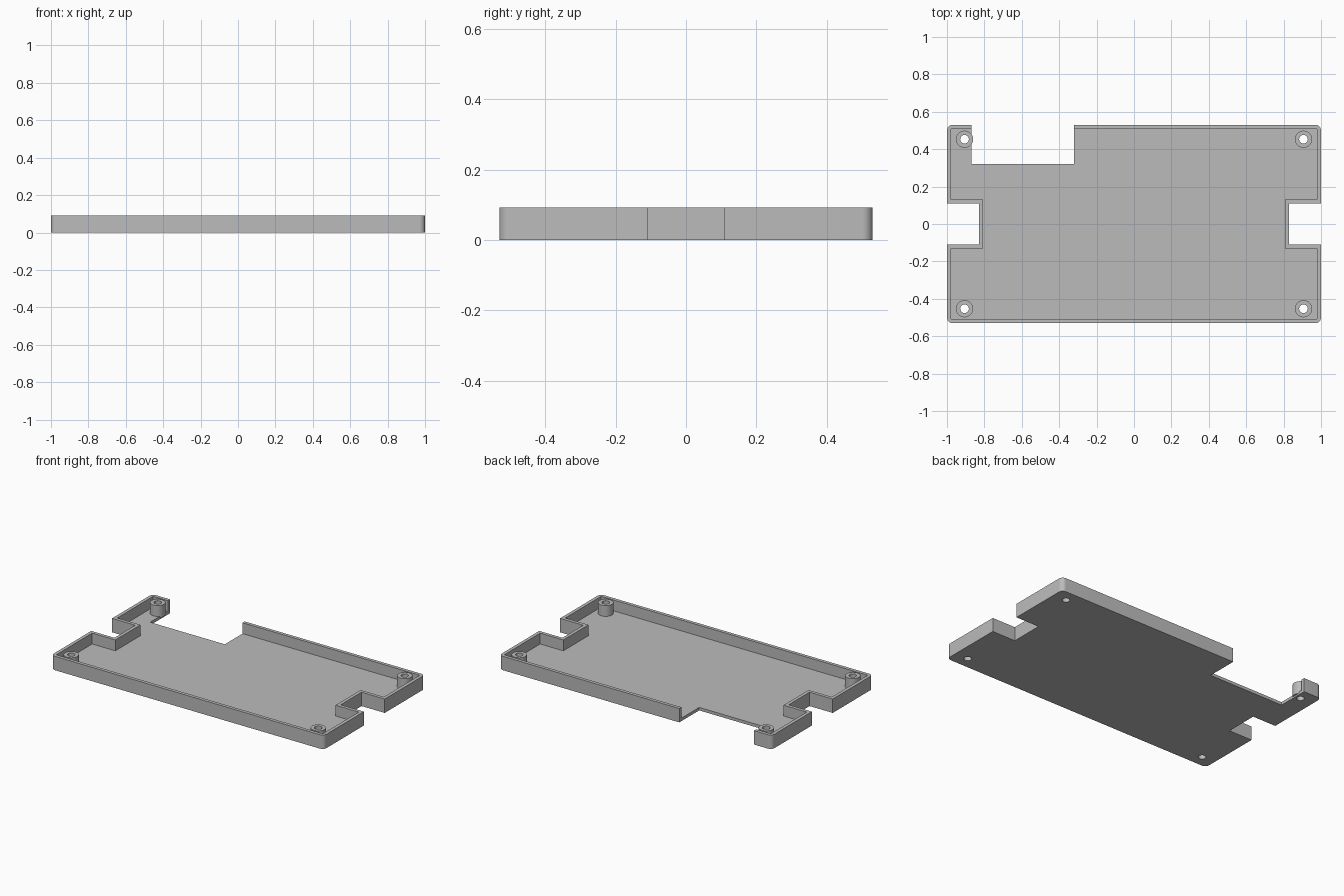
import bpy
import bmesh
import math
from mathutils import Matrix

cube = bpy.data.objects.get("Cube")
if cube:
    bpy.data.objects.remove(cube, do_unlink=True)

HEIGHT, FLOOR, WALL, RADIUS = 0.092, 0.02, 0.0225, 0.03
HALF_X, HALF_Y = 1.0, 0.53
NOTCH_X, NOTCH_Y = 0.83, 0.109
POSTS = [(sx * 0.906, sy * 0.453) for sx in (-1, 1) for sy in (-1, 1)]

grey = bpy.data.materials.new("light_grey")
grey.use_nodes = True
grey.diffuse_color = (0.5, 0.5, 0.5, 1)
grey.node_tree.nodes["Principled BSDF"].inputs["Base Color"].default_value = (0.5, 0.5, 0.5, 1)


def finish(name, bm):
    bmesh.ops.recalc_face_normals(bm, faces=bm.faces)
    mesh = bpy.data.meshes.new(name)
    bm.to_mesh(mesh)
    bm.free()
    mesh.materials.append(grey)
    obj = bpy.data.objects.new(name, mesh)
    bpy.context.collection.objects.link(obj)
    return obj


def prism(name, points, z0, z1):
    bm = bmesh.new()
    face = bm.faces.new([bm.verts.new((x, y, z0)) for x, y in points])
    top = bmesh.ops.extrude_face_region(bm, geom=[face])["geom"]
    verts = [v for v in top if isinstance(v, bmesh.types.BMVert)]
    bmesh.ops.translate(bm, verts=verts, vec=(0, 0, z1 - z0))
    return finish(name, bm)


def cylinders(name, radius, z0, z1):
    bm = bmesh.new()
    for x, y in POSTS:
        bmesh.ops.create_cone(bm, cap_ends=True, segments=40, radius1=radius, radius2=radius,
                              depth=z1 - z0, matrix=Matrix.Translation((x, y, (z0 + z1) / 2)))
    return finish(name, bm)


def corner(sx, sy, start):
    """Quarter-circle corner, running counter-clockwise from the start angle."""
    cx, cy = sx * (HALF_X - RADIUS), sy * (HALF_Y - RADIUS)
    angles = [math.radians(start + 90 * i / 8) for i in range(9)]
    return [(cx + RADIUS * math.cos(a), cy + RADIUS * math.sin(a)) for a in angles]


def notch(s, edge, depth, half):
    """Side notch, running counter-clockwise on side s."""
    return [(s * edge, -s * half), (s * depth, -s * half),
            (s * depth, s * half), (s * edge, s * half)]


def combine(target, tool, operation):
    mod = target.modifiers.new(operation.lower(), "BOOLEAN")
    mod.object, mod.operation, mod.solver = tool, operation, "EXACT"
    bpy.context.view_layer.objects.active = target
    bpy.ops.object.modifier_apply(modifier=mod.name)
    bpy.data.objects.remove(tool, do_unlink=True)


# Outer body with two side notches and the open cutout at the back
outline = (corner(-1, -1, 180) + corner(1, -1, 270)
           + notch(1, HALF_X, NOTCH_X, NOTCH_Y) + corner(1, 1, 0)
           + [(-0.322, HALF_Y), (-0.322, 0.322), (-0.87, 0.322), (-0.87, HALF_Y)]
           + corner(-1, 1, 90) + notch(-1, HALF_X, NOTCH_X, NOTCH_Y))
tray = prism("tray", outline, 0, HEIGHT)

# Hollow that leaves the floor and the rim wall
ix, iy = HALF_X - WALL, HALF_Y - WALL
inner = ([(-ix, -iy), (ix, -iy)] + notch(1, ix, NOTCH_X - WALL, NOTCH_Y + WALL)
         + [(ix, iy), (-ix, iy)] + notch(-1, ix, NOTCH_X - WALL, NOTCH_Y + WALL))
combine(tray, prism("hollow", inner, FLOOR, HEIGHT + 0.1), "DIFFERENCE")

# Screw posts with through holes
combine(tray, cylinders("screw_posts", 0.046, FLOOR / 2, HEIGHT), "UNION")
combine(tray, cylinders("screw_holes", 0.023, -0.1, HEIGHT + 0.1), "DIFFERENCE")

# Smooth round parts, keep edges sharp
bpy.ops.object.select_all(action="DESELECT")
tray.select_set(True)
bpy.context.view_layer.objects.active = tray
bpy.ops.object.shade_smooth_by_angle(angle=math.radians(30))
